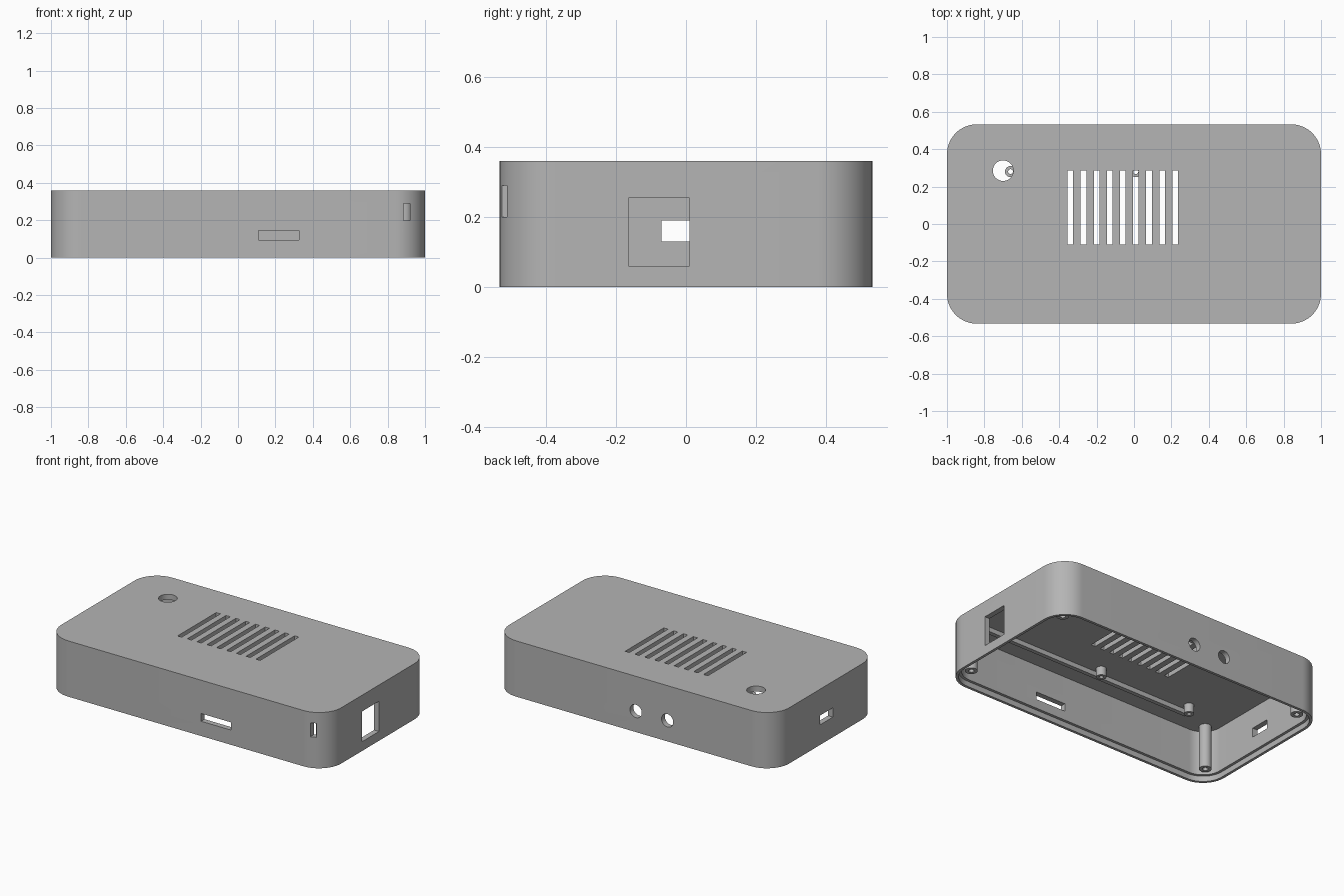
import bpy, bmesh, math
from mathutils import Matrix, Vector

old = bpy.data.objects.get("Cube")
if old:
    bpy.data.objects.remove(old, do_unlink=True)

L, W, H, R = 1.0, 0.533, 0.36, 0.16     # half length, half width, height, corner radius
WALL = 0.035
ROOF = H - WALL

grey = bpy.data.materials.new("grey_plastic")
grey.use_nodes = True
colour = (0.46, 0.46, 0.46, 1)
grey.diffuse_color = colour
grey.node_tree.nodes["Principled BSDF"].inputs["Base Color"].default_value = colour


def finish(bm, name):
    bmesh.ops.recalc_face_normals(bm, faces=bm.faces)
    mesh = bpy.data.meshes.new(name)
    bm.to_mesh(mesh)
    bm.free()
    mesh.materials.append(grey)
    obj = bpy.data.objects.new(name, mesh)
    bpy.context.collection.objects.link(obj)
    return obj


def activate(obj):
    bpy.ops.object.select_all(action='DESELECT')
    obj.select_set(True)
    bpy.context.view_layer.objects.active = obj


def smooth(obj):
    activate(obj)
    bpy.ops.object.shade_smooth_by_angle(angle=math.radians(30))


def rounded_slab(name, inset, z0, z1):
    """Rounded rectangle, inset from the outer wall, extruded from z0 to z1."""
    r = R - inset
    bm = bmesh.new()
    ring = []
    for k, (sx, sy) in enumerate([(1, 1), (-1, 1), (-1, -1), (1, -1)]):
        for i in range(17):
            a = math.pi / 2 * (k + i / 16)
            ring.append(bm.verts.new((sx * (L - R) + r * math.cos(a),
                                      sy * (W - R) + r * math.sin(a), z0)))
    base = bm.faces.new(ring)
    up = bmesh.ops.extrude_face_region(bm, geom=[base])
    bmesh.ops.translate(bm, vec=(0, 0, z1 - z0),
                        verts=[v for v in up["geom"] if isinstance(v, bmesh.types.BMVert)])
    return finish(bm, name)


def box(name, x, y, z):
    """Box from (min, max) pairs."""
    bm = bmesh.new()
    bmesh.ops.create_cube(bm, size=1)
    for v in bm.verts:
        v.co = Vector([lo + (c + 0.5) * (hi - lo) for c, (lo, hi) in zip(v.co, (x, y, z))])
    return finish(bm, name)


def cylinder(name, centre, radius, depth, axis='Z'):
    bm = bmesh.new()
    turn = Matrix.Rotation(math.pi / 2, 4, 'X') if axis == 'Y' else Matrix()
    bmesh.ops.create_cone(bm, cap_ends=True, segments=32, radius1=radius, radius2=radius,
                          depth=depth, matrix=Matrix.Translation(centre) @ turn)
    return finish(bm, name)


def cut(target, cutter):
    cutter.hide_render = True
    mod = target.modifiers.new("cut", 'BOOLEAN')
    mod.operation = 'DIFFERENCE'
    mod.solver = 'EXACT'
    mod.object = cutter
    activate(target)
    bpy.ops.object.modifier_apply(modifier=mod.name)
    bpy.data.objects.remove(cutter, do_unlink=True)


def tube(name, x, y, z0, z1, radius, bore):
    """Hollow screw post."""
    post = cylinder(name, (x, y, (z0 + z1) / 2), radius, z1 - z0)
    cut(post, cylinder("bore", (x, y, (z0 + z1) / 2), bore, z1 - z0 + 0.1))
    smooth(post)


# Hollow case, open below, with a stepped lip for a lid
case = rounded_slab("case", 0, 0, H)
cut(case, rounded_slab("cavity", WALL, -0.1, ROOF))
cut(case, rounded_slab("lip", WALL / 2, -0.1, WALL))

# Roof vents and round opening
for i in range(9):
    x = -0.355 + 0.07 * i
    cut(case, box("vent", (x, x + 0.03), (-0.11, 0.285), (0.3, 0.4)))
cut(case, cylinder("roof_hole", (-0.7, 0.285, ROOF), 0.055, 0.2))

# Wall openings: front slot, corner slot, right and left ports
cut(case, box("front_slot", (0.11, 0.325), (-0.6, -0.45), (0.095, 0.145)))
cut(case, box("corner_slot", (0.885, 0.92), (-0.6, -0.43), (0.2, 0.29)))
cut(case, box("large_port", (0.9, 1.1), (-0.165, 0.01), (0.06, 0.255)))
cut(case, box("small_port", (-1.1, -0.9), (-0.07, 0.06), (0.13, 0.19)))

# Round sockets in the back
for x in (-0.24, -0.015):
    cut(case, cylinder("socket", (x, W, 0.135), 0.042, 0.2, 'Y'))
smooth(case)

# Corner screw posts
for sx in (-1, 1):
    for sy in (-1, 1):
        tube("corner_post", sx * 0.893, sy * 0.416, 0.04, ROOF, 0.037, 0.016)

# Short board standoffs
for x in (-0.66, 0.01):
    for y in (-0.286, 0.28):
        tube("board_standoff", x, y, 0.268, ROOF, 0.03, 0.013)

# Rib under the roof beside the board
box("roof_rib", (-0.69, L - WALL), (-0.36, -0.333), (0.295, ROOF))
